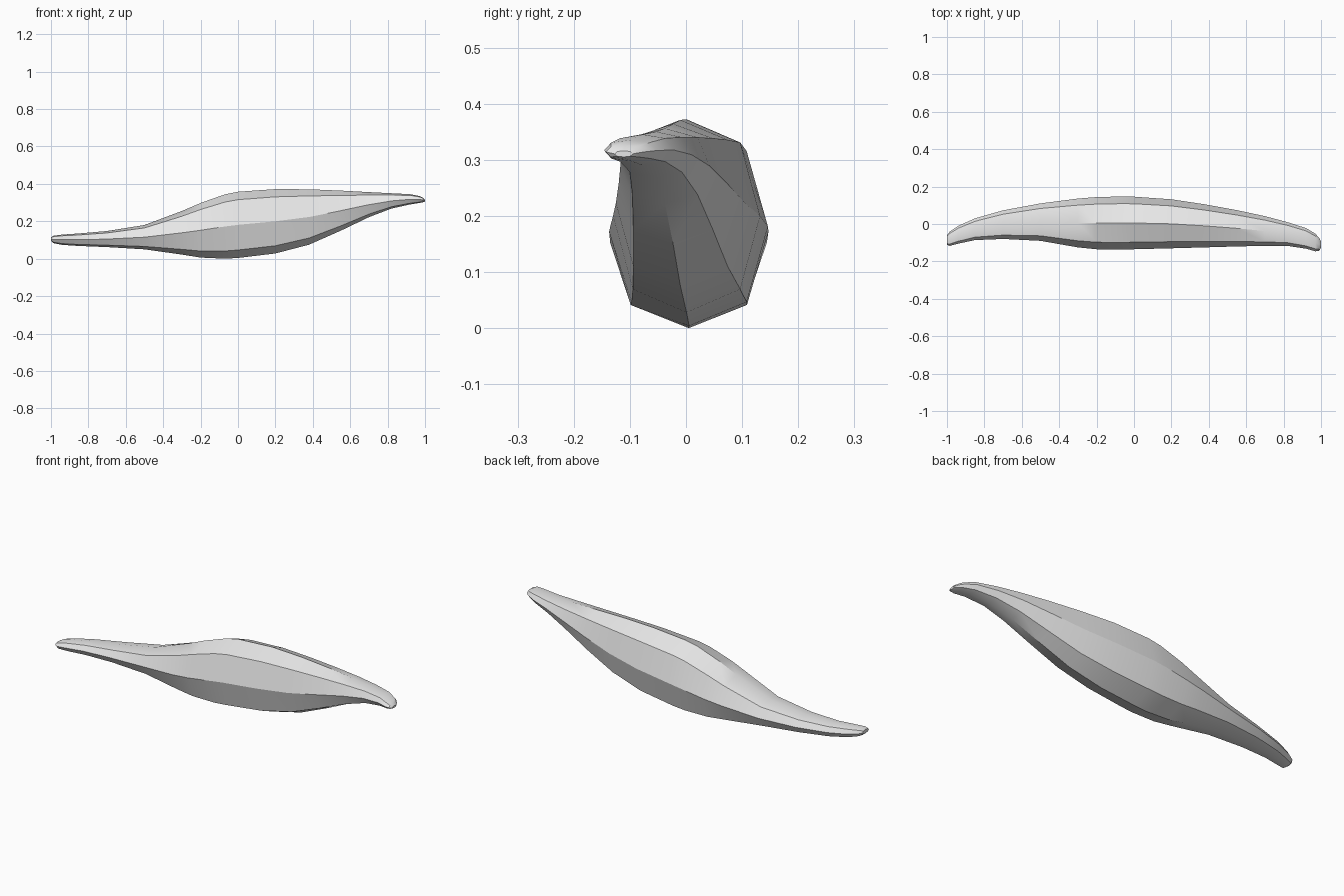
import bpy
import bmesh
import math

default_cube = bpy.data.objects.get("Cube")
if default_cube:
    bpy.data.objects.remove(default_cube, do_unlink=True)

# Stations along the pod: x, bottom z, top z, front y, back y
STATIONS = [
    (-1.0, .095, .115, -.112, -.06),
    (-.985, .083, .123, -.117, -.04),
    (-.94, .074, .129, -.105, -.01),
    (-.85, .068, .135, -.086, .03),
    (-.7, .062, .148, -.08, .073),
    (-.5, .05, .18, -.09, .11),
    (-.3, .022, .255, -.125, .136),
    (-.2, .006, .298, -.135, .144),
    (-.07, 0, .344, -.137, .147),
    (0, .004, .358, -.135, .146),
    (.2, .028, .372, -.13, .132),
    (.38, .075, .371, -.125, .105),
    (.55, .15, .364, -.12, .074),
    (.7, .222, .356, -.117, .042),
    (.82, .268, .35, -.117, .01),
    (.92, .29, .345, -.132, -.022),
    (.97, .298, .335, -.146, -.052),
    (.99, .302, .326, -.143, -.075),
    (1.0, .305, .316, -.127, -.095),
]

# Eight-sided cross-section as fractions of the half width and half height,
# beginning at the underside keel and going round by the back
DIAGONAL_WIDTH = .73
DIAGONAL_HEIGHT = .76
half_section = [(0, -1), (DIAGONAL_WIDTH, -DIAGONAL_HEIGHT), (1, 0),
                (DIAGONAL_WIDTH, DIAGONAL_HEIGHT)]
section = half_section + [(-u, -v) for u, v in half_section]


def make_material(name, colour):
    material = bpy.data.materials.new(name)
    material.use_nodes = True
    material.diffuse_color = colour
    material.node_tree.nodes["Principled BSDF"].inputs["Base Color"].default_value = colour
    return material


def add_ring(mesh, station):
    x, bottom, top, front, back = station
    centre_y, half_width = (front + back) / 2, (back - front) / 2
    centre_z, half_height = (bottom + top) / 2, (top - bottom) / 2
    return [mesh.verts.new((x, centre_y + u * half_width, centre_z + v * half_height))
            for u, v in section]


def loft(name, stations, material):
    mesh = bmesh.new()
    rings = [add_ring(mesh, station) for station in stations]
    count = len(section)
    # Long sides
    for ring, following in zip(rings, rings[1:]):
        for i in range(count):
            j = (i + 1) % count
            mesh.faces.new((ring[i], ring[j], following[j], following[i]))
    # Blunt tips
    mesh.faces.new(rings[0])
    mesh.faces.new(rings[-1])
    bmesh.ops.recalc_face_normals(mesh, faces=mesh.faces[:])
    data = bpy.data.meshes.new(name)
    mesh.to_mesh(data)
    mesh.free()
    data.materials.append(material)
    obj = bpy.data.objects.new(name, data)
    bpy.context.collection.objects.link(obj)
    return obj


# Curved, tapering pod with crisp long ridges
pod = loft("curved_pod", STATIONS, make_material("light grey", (.8, .8, .8, 1)))
bpy.ops.object.select_all(action="DESELECT")
pod.select_set(True)
bpy.context.view_layer.objects.active = pod
bpy.ops.object.shade_smooth_by_angle(angle=math.radians(30))
